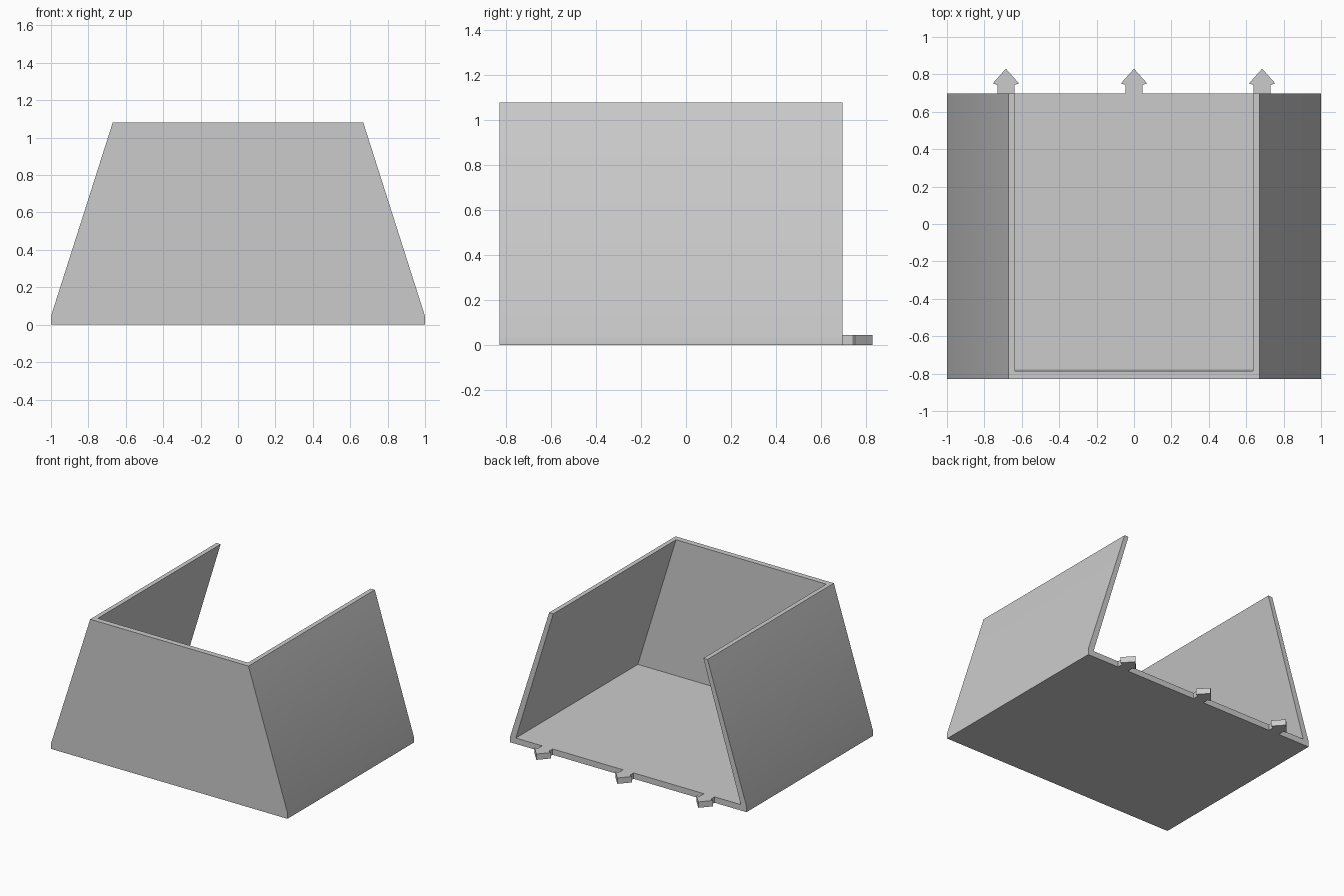
import bpy, bmesh, math

if "Cube" in bpy.data.objects:
    bpy.data.objects.remove(bpy.data.objects["Cube"], do_unlink=True)

HEIGHT = 1.08
FLOOR = 0.045
FRONT, BACK, TIP = -0.83, 0.697, 0.83

grey = bpy.data.materials.new("light grey")
grey.use_nodes = True
colour = (0.6, 0.6, 0.6, 1)
grey.diffuse_color = colour
grey.node_tree.nodes["Principled BSDF"].inputs["Base Color"].default_value = colour


def loft(name, start, end):
    """Closed solid between two matching outlines."""
    bm = bmesh.new()
    a = [bm.verts.new(p) for p in start]
    b = [bm.verts.new(p) for p in end]
    bm.faces.new(a)
    bm.faces.new(b)
    for i in range(len(a)):
        j = (i + 1) % len(a)
        bm.faces.new((a[i], a[j], b[j], b[i]))
    bmesh.ops.recalc_face_normals(bm, faces=bm.faces)
    mesh = bpy.data.meshes.new(name)
    bm.to_mesh(mesh)
    bm.free()
    mesh.materials.append(grey)
    obj = bpy.data.objects.new(name, mesh)
    bpy.context.collection.objects.link(obj)
    return obj


def combine(target, other, operation):
    """Apply a boolean and discard the helper."""
    mod = target.modifiers.new(operation, "BOOLEAN")
    mod.operation = operation
    mod.solver = "EXACT"
    mod.object = other
    bpy.context.view_layer.objects.active = target
    bpy.ops.object.modifier_apply(modifier=mod.name)
    bpy.data.objects.remove(other, do_unlink=True)


# Outer body: short upright rim below inward-leaning sides
half = [(1, 0), (1, FLOOR), (0.67, HEIGHT)]
profile = half + [(-x, z) for x, z in reversed(half)]
body = loft("open_tray",
            [(x, FRONT, z) for x, z in profile],
            [(x, BACK, z) for x, z in profile])


# Hollow inside, open at the top and back, with walls thinning upwards
def cavity_ring(z):
    t = (z - FLOOR) / (HEIGHT - FLOOR)
    x = 0.952 - 0.317 * t
    y = -0.778 - 0.009 * t
    return [(-x, y, z), (x, y, z), (x, 1, z), (-x, 1, z)]


cavity = loft("cavity_cutter", cavity_ring(FLOOR), cavity_ring(1.2))
cavity.hide_render = True
combine(body, cavity, "DIFFERENCE")

# Arrow-shaped clips along the back edge of the floor
side = [(0.045, BACK - 0.02), (0.045, 0.743), (0.07, 0.752)]
arrow = side + [(0, TIP)] + [(-x, y) for x, y in reversed(side)]
for centre in (-0.685, 0, 0.685):
    clip = loft("arrow_clip",
                [(centre + x, y, 0) for x, y in arrow],
                [(centre + x, y, FLOOR) for x, y in arrow])
    combine(body, clip, "UNION")

# Soft shading over the low rim, crisp edges elsewhere
bpy.ops.object.select_all(action="DESELECT")
body.select_set(True)
bpy.context.view_layer.objects.active = body
bpy.ops.object.shade_smooth_by_angle(angle=math.radians(30))
